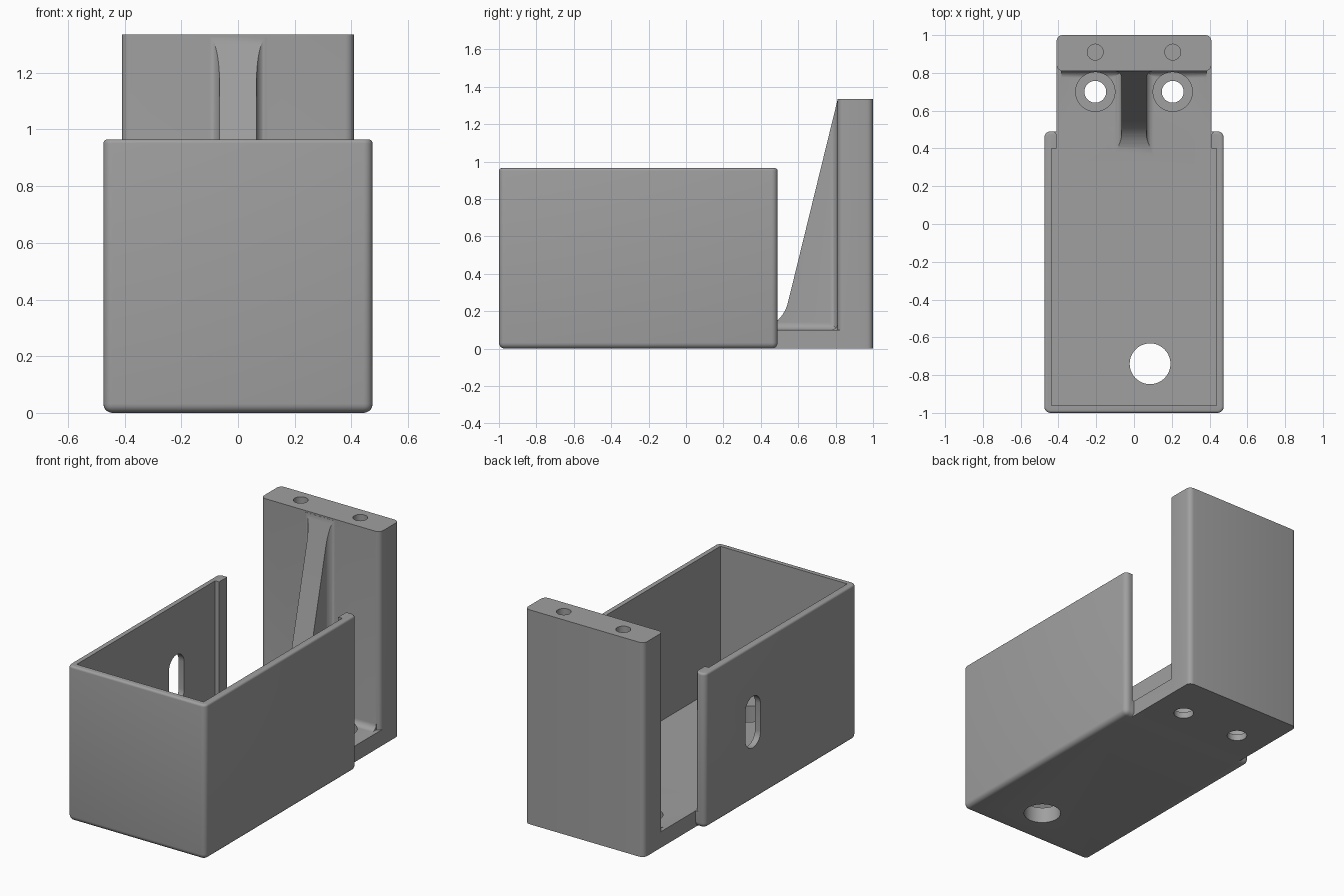
import bpy, bmesh, math
from mathutils import Vector

if "Cube" in bpy.data.objects:
    bpy.data.objects.remove(bpy.data.objects["Cube"])

grey = bpy.data.materials.new("mid grey")
grey.diffuse_color = (0.35, 0.35, 0.35, 1)
grey.use_nodes = True
grey.node_tree.nodes["Principled BSDF"].inputs["Base Color"].default_value = grey.diffuse_color


def finish(bm, name):
    bmesh.ops.recalc_face_normals(bm, faces=bm.faces)
    me = bpy.data.meshes.new(name)
    bm.to_mesh(me)
    bm.free()
    ob = bpy.data.objects.new(name, me)
    bpy.context.collection.objects.link(ob)
    me.materials.append(grey)
    return ob


def prism(name, pts, lo, hi, axis="z"):
    """Extrude a 2D profile: axis z takes (x, y), x takes (y, z), y takes (x, z)."""
    place = {"z": lambda a, b, c: (a, b, c),
             "x": lambda a, b, c: (c, a, b),
             "y": lambda a, b, c: (a, c, b)}[axis]
    bm = bmesh.new()
    face = bm.faces.new([bm.verts.new(place(a, b, lo)) for a, b in pts])
    ext = bmesh.ops.extrude_face_region(bm, geom=[face])["geom"]
    move = Vector(place(0, 0, hi - lo))
    bmesh.ops.translate(bm, vec=move, verts=[g for g in ext if isinstance(g, bmesh.types.BMVert)])
    return finish(bm, name)


def arc(cx, cy, r, a0, a1, n=8):
    return [(cx + r * math.cos(math.radians(a0 + (a1 - a0) * i / n)),
             cy + r * math.sin(math.radians(a0 + (a1 - a0) * i / n))) for i in range(n + 1)]


def rect(x0, x1, y0, y1, r=0.0):
    if r == 0:
        return [(x0, y0), (x1, y0), (x1, y1), (x0, y1)]
    return (arc(x1 - r, y0 + r, r, -90, 0, 5) + arc(x1 - r, y1 - r, r, 0, 90, 5)
            + arc(x0 + r, y1 - r, r, 90, 180, 5) + arc(x0 + r, y0 + r, r, 180, 270, 5))


def mirrored(half):
    """Close a right-hand half profile by mirroring it in the first coordinate."""
    return half + [(-a, b) for a, b in reversed(half)]


def disc(x, y, r):
    return arc(x, y, r, 0, 360, 40)[:-1]


def combine(ob, tool, op):
    mod = ob.modifiers.new("cut", "BOOLEAN")
    mod.operation, mod.object, mod.solver = op, tool, "EXACT"
    deps = bpy.context.evaluated_depsgraph_get()
    new = bpy.data.meshes.new_from_object(ob.evaluated_get(deps))
    ob.modifiers.clear()
    ob.data = new
    bpy.data.objects.remove(tool)


# outer shell with rounded edges
TOP, BACK = 0.965, 0.49
bm = bmesh.new()
bmesh.ops.create_cube(bm, size=1)
for v in bm.verts:
    v.co = (v.co.x * 0.95, -1 + (v.co.y + 0.5) * (BACK + 1), (v.co.z + 0.5) * TOP)


def on_top(e):
    return all(v.co.z > TOP - 0.001 for v in e.verts)


for edges, r in ((lambda e: not on_top(e), 0.032), (on_top, 0.014)):
    bmesh.ops.bevel(bm, geom=[e for e in bm.edges if edges(e) and e.calc_face_angle(0) > 0.5],
                    offset=r, segments=5, profile=0.5, affect="EDGES")
body = finish(bm, "holder_body")

# cavity, open at the back between two inward posts with rounded corners
FLOOR = 0.1
half = [(0.437, -0.962), (0.437, 0.4), (0.41, 0.4)] + arc(0.432, 0.468, 0.022, 180, 90, 5) + [(0.432, 0.6)]
combine(body, prism("cavity", mirrored(half), FLOOR, 1.5), "DIFFERENCE")

# foot, upright plate and the fillet between them
combine(body, prism("foot", rect(-0.41, 0.41, 0.3, 0.92), 0, FLOOR), "UNION")
combine(body, prism("plate", rect(-0.41, 0.41, 0.81, 1.0, 0.032), 0, 1.335), "UNION")
fillet = [(0.85, 0.06), (0.85, 0.135)] + arc(0.775, 0.135, 0.035, 0, -90, 6) + [(0.775, 0.06)]
combine(body, prism("fillet", fillet, -0.385, 0.385, "x"), "UNION")

# sloping rib, flared where it meets the plate and the floor
W, R = 0.065, 0.04
flare_plate = mirrored([(W, 0.3)] + arc(W + R, 0.81 - R, R, 180, 90) + [(W + R, 0.9)])
flare_floor = mirrored([(W + R, 0.05)] + arc(W + R, FLOOR + R, R, 270, 180) + [(W, 1.4)])
slope = [(0.36, 0.05)] + arc(0.36, 0.29, 0.19, -90, -13.7, 12) + [(0.809, 1.325), (0.88, 1.325), (0.88, 0.05)]
rib = prism("rib", flare_plate, 0.04, 1.4)
combine(rib, prism("rib_base", flare_floor, 0.3, 0.9, "y"), "UNION")
combine(rib, prism("rib_slope", slope, -0.3, 0.3, "x"), "INTERSECT")
combine(body, rib, "UNION")

# holes: plate top sockets, counterbored foot holes, floor outlet, side slot
for x in (-0.205, 0.205):
    combine(body, prism("socket", disc(x, 0.91, 0.042), 1.03, 1.5), "DIFFERENCE")
    combine(body, prism("bolt_hole", disc(x, 0.70, 0.058), -0.1, 0.3), "DIFFERENCE")
    combine(body, prism("counterbore", disc(x, 0.70, 0.104), 0.04, 0.3), "DIFFERENCE")
combine(body, prism("outlet", disc(0.085, -0.74, 0.108), -0.1, 0.3), "DIFFERENCE")
slot = arc(0.02, 0.575, 0.075, 0, 180, 14) + arc(0.02, 0.405, 0.075, 180, 360, 14)
combine(body, prism("slot", slot, -0.6, -0.42, "x"), "DIFFERENCE")

bpy.context.view_layer.objects.active = body
body.select_set(True)
bpy.ops.object.shade_smooth_by_angle(angle=math.radians(30))
